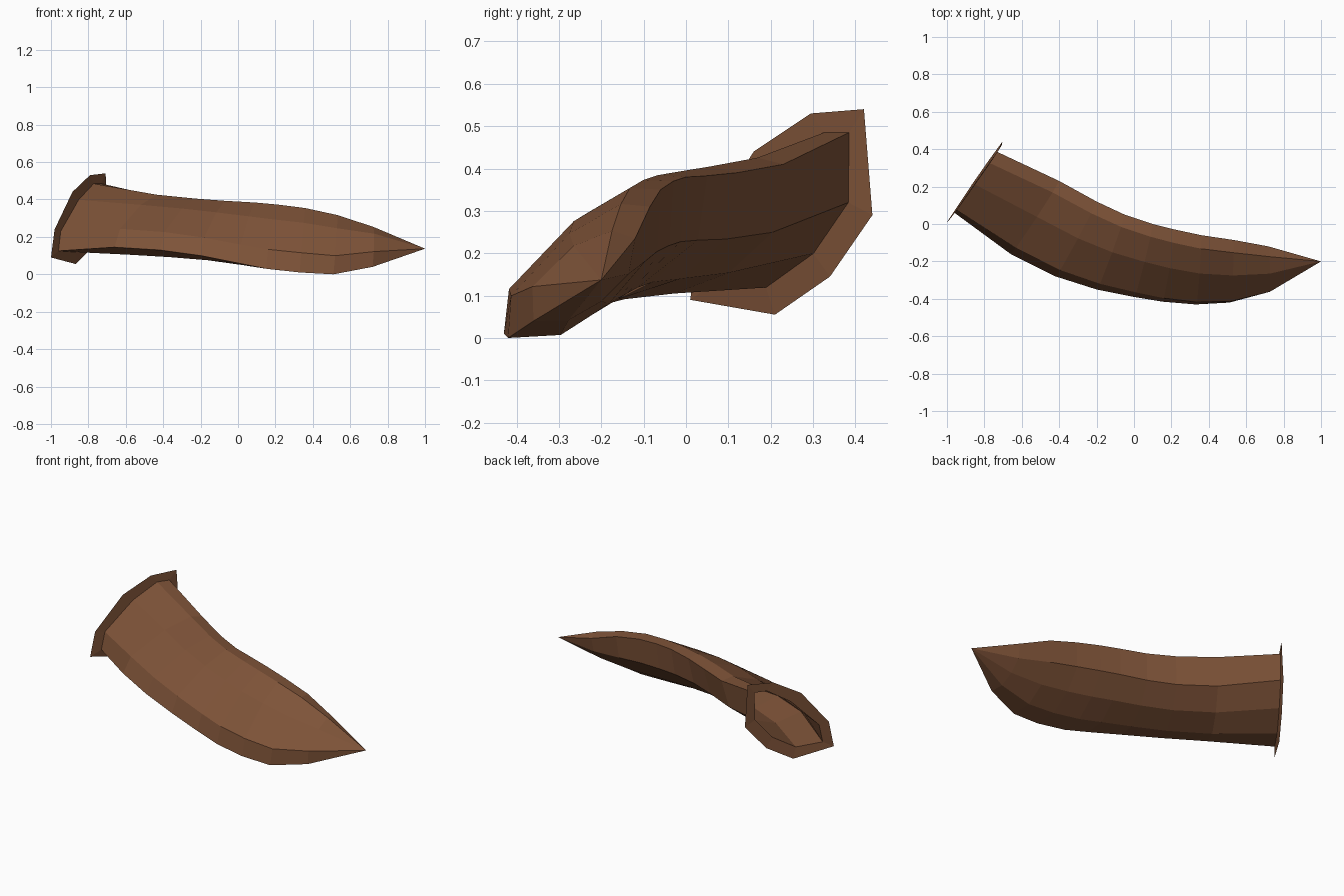
import bpy
import bmesh
from mathutils import Vector

old = bpy.data.objects.get("Cube")
if old:
    bpy.data.objects.remove(old, do_unlink=True)

leather = bpy.data.materials.new("brown_leather")
leather.use_nodes = True
colour = (0.21, 0.087, 0.04, 1)
leather.diffuse_color = colour
leather.node_tree.nodes["Principled BSDF"].inputs["Base Color"].default_value = colour


def make_object(name, bm):
    mesh = bpy.data.meshes.new(name)
    bm.to_mesh(mesh)
    bm.free()
    mesh.materials.append(leather)
    obj = bpy.data.objects.new(name, mesh)
    bpy.context.collection.objects.link(obj)
    return obj


def bridge(bm, a, b):
    for i in range(len(a)):
        j = (i + 1) % len(a)
        bm.faces.new((a[i], a[j], b[j], b[i]))


# Front lower rail and back upper rail, from mouth towards tip
front_rail = [(-.96, .06, .125), (-.66, -.16, .145), (-.42, -.28, .13),
              (-.2, -.35, .1), (0, -.39, .06), (.15, -.415, .03),
              (.33, -.43, .01), (.51, -.42, 0), (.72, -.36, .04)]
back_rail = [(-.73, .385, .485), (-.4, .23, .41), (-.2, .12, .39),
             (-.05, .05, .383), (.1, 0, .38), (.22, -.03, .37),
             (.36, -.06, .35), (.53, -.085, .31), (.72, -.12, .235)]
tip = Vector((1, -.2, .137))
top_gain = [1, 1, 1, 1, 1, 1.05, 1.15, 1.25, 1.75]
low_gain = [1, 1, 1, .97, .95, .92, .9, .85, .8]

# Cross-section: position along the chord, height off it (share of chord)
section = [(0, 0), (.16, .12), (.6, .145), (.9, .09),
           (1, 0), (.79, -.225), (.5, -.265), (.21, -.205)]

rails = [(Vector(f), Vector(b)) for f, b in zip(front_rail, back_rail)]
centres = [(f + b) / 2 for f, b in rails] + [tip]

# Hollow sheath body
bm = bmesh.new()
rings = []
for k, (f, b) in enumerate(rails):
    chord = b - f
    along = centres[k + 1] - centres[max(k - 1, 0)]
    if k == 0:
        along = Vector((.82, -.57, 0))
    up = along.cross(chord).normalized() * chord.length
    ring = []
    for u, v in section:
        gain = top_gain[k] if v > 0 else low_gain[k]
        ring.append(bm.verts.new(f + chord * u + up * v * gain))
    rings.append(ring)
for a, b in zip(rings, rings[1:]):
    bridge(bm, a, b)
end = bm.verts.new(tip)
last = rings[-1]
for i in range(8):
    bm.faces.new((last[i], last[(i + 1) % 8], end))
bmesh.ops.recalc_face_normals(bm, faces=bm.faces)
mouth = [v.co.copy() for v in rings[0]]
make_object("sheath_body", bm)

# Flat rim around the mouth, in the same point order
rim_outline = [(.01, .09), (.03, .24), (.16, .44), (.295, .53),
               (.42, .54), (.44, .29), (.34, .145), (.21, .055)]
bm = bmesh.new()
inner = [bm.verts.new(co) for co in mouth]
outer = [bm.verts.new((-1 + (y - .01) * .67 + .04 * (z - .09), y, z))
         for y, z in rim_outline]
bridge(bm, inner, outer)
bm.normal_update()
for face in bm.faces:
    if face.normal.x < 0:
        face.normal_flip()
make_object("mouth_rim", bm)
